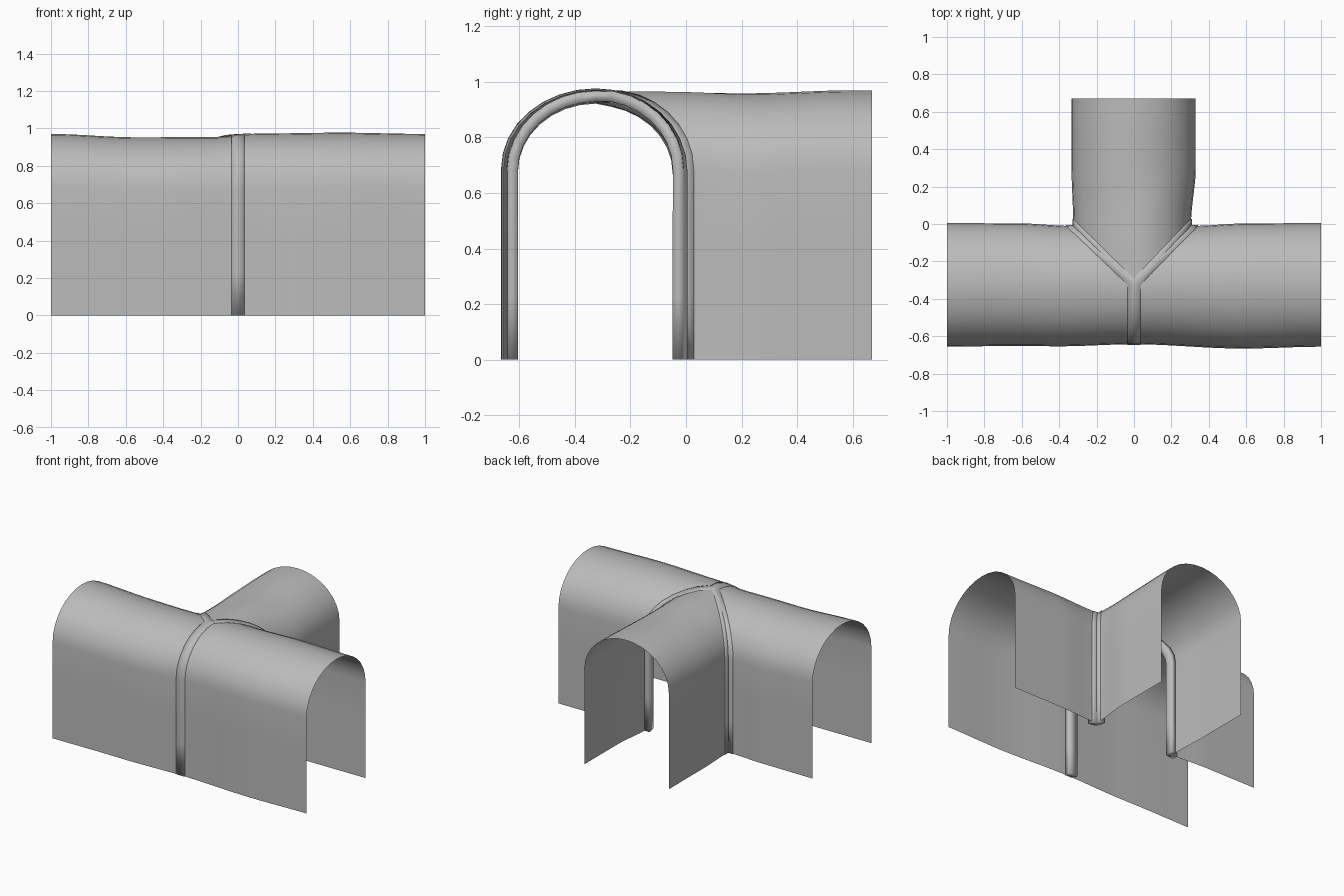
import bpy, bmesh, math
from mathutils import Vector

if "Cube" in bpy.data.objects:
    bpy.data.objects.remove(bpy.data.objects["Cube"])

AXIS_Y = -0.325      # centre line of the long tunnel
HALF = 0.315         # half width of the arch
SPRING, RISE = 0.68, 0.285
BRANCH_END = 0.67

grey = bpy.data.materials.new("concrete_grey")
grey.use_nodes = True
colour = (0.5, 0.5, 0.5, 1)
grey.diffuse_color = colour
grey.node_tree.nodes["Principled BSDF"].inputs["Base Color"].default_value = colour


def smooth(t, a, b):
    t = max(0, min(1, (t - a) / (b - a)))
    return t * t * (3 - 2 * t)


def wave(t, keys):
    """Smooth interpolation through (position, value) keys."""
    for (a, va), (b, vb) in zip(keys, keys[1:]):
        if t <= b:
            return va + (vb - va) * smooth(t, a, b)
    return keys[-1][1]


CROWN = [(-1, .005), (-.55, -.013), (-.12, -.012), (.1, .007), (.55, .012), (1, .005)]
FRONT = [(-1, .015), (-.6, .012), (-.4, .014), (0, .003), (.58, .026), (1, .016)]
BACK = [(0, 0), (.33, 0), (.6, .013), (1, .015)]
BRANCH = [(-.1, 0), (.22, -.006), (.6, .005)]


def warp(p):
    """Gentle uneven bulging of the walls and roof."""
    x, y, z = p
    side = (y - AXIS_Y) / HALF
    dz = wave(x, CROWN) * (1 - smooth(y, 0, .3)) + wave(y, BRANCH)
    dy = side * wave(x, FRONT) if side < 0 else min(side, 1) * wave(abs(x), BACK)
    if y > 0:
        dy = 0 if abs(x) < .34 else dy
    fade = max(0, min(1, side)) * (1 - smooth(abs(x), .35, .9))
    dx = fade * (-.01 + .008 * smooth(y, 0, .3))
    dx += x / HALF * .017 * smooth(y, 0, .3)
    return Vector((x + dx, y + dy, z + dz * z / .97))


def arch(grow):
    """Arch section as (sideways offset, height), from one foot to the other."""
    leg = [(-HALF - grow, SPRING * i / 3) for i in range(3)]
    curve = [(-(HALF + grow) * math.cos(math.pi * i / 16),
              SPRING + (RISE + grow) * math.sin(math.pi * i / 16)) for i in range(17)]
    return leg + curve + [(-u, z) for u, z in reversed(leg)]


def add_arm(bm, kind, steps, grow=0, length=None):
    """Loft the arch along one arm, starting on its mitred joint."""
    rows = []
    for u, z in arch(grow):
        if kind == 0:                        # branch to the back
            start, end = AXIS_Y + abs(u), BRANCH_END
        else:                                # long tunnel, either way
            start, end = max(0, u), 1
        if length:
            end = start + length
        row = []
        for i in range(steps + 1):
            s = start + (end - start) * i / steps
            p = (u, s, z) if kind == 0 else (kind * s, AXIS_Y + u, z)
            row.append(bm.verts.new(warp(p)))
        rows.append(row)
    for r, q in zip(rows, rows[1:]):
        for i in range(steps):
            f = bm.faces.new((r[i], r[i + 1], q[i + 1], q[i]))
            f.normal_update()
            c = f.calc_center_median()
            axis = Vector((0, c.y, .5)) if kind == 0 else Vector((c.x, AXIS_Y, .5))
            if f.normal.dot(c - axis) < 0:
                f.normal_flip()


def make(name, **arm):
    """Join the three arms of the junction into one object."""
    bm = bmesh.new()
    for kind in (-1, 1, 0):
        add_arm(bm, kind, **arm)
    bmesh.ops.remove_doubles(bm, verts=bm.verts, dist=.0005)
    me = bpy.data.meshes.new(name)
    bm.to_mesh(me)
    bm.free()
    me.materials.append(grey)
    ob = bpy.data.objects.new(name, me)
    bpy.context.collection.objects.link(ob)
    bpy.ops.object.select_all(action='DESELECT')
    bpy.context.view_layer.objects.active = ob
    ob.select_set(True)
    bpy.ops.object.shade_smooth_by_angle(angle=math.radians(35))
    return ob


# Thin open shell of the three tunnels
make("tunnel_shell", steps=16)

# Thick ribs lining the front seam and the two mitred corners
ribs = make("joint_ribs", steps=1, grow=.004, length=.034)
thick = ribs.modifiers.new("thickness", 'SOLIDIFY')
thick.thickness = .042
thick.offset = -1
